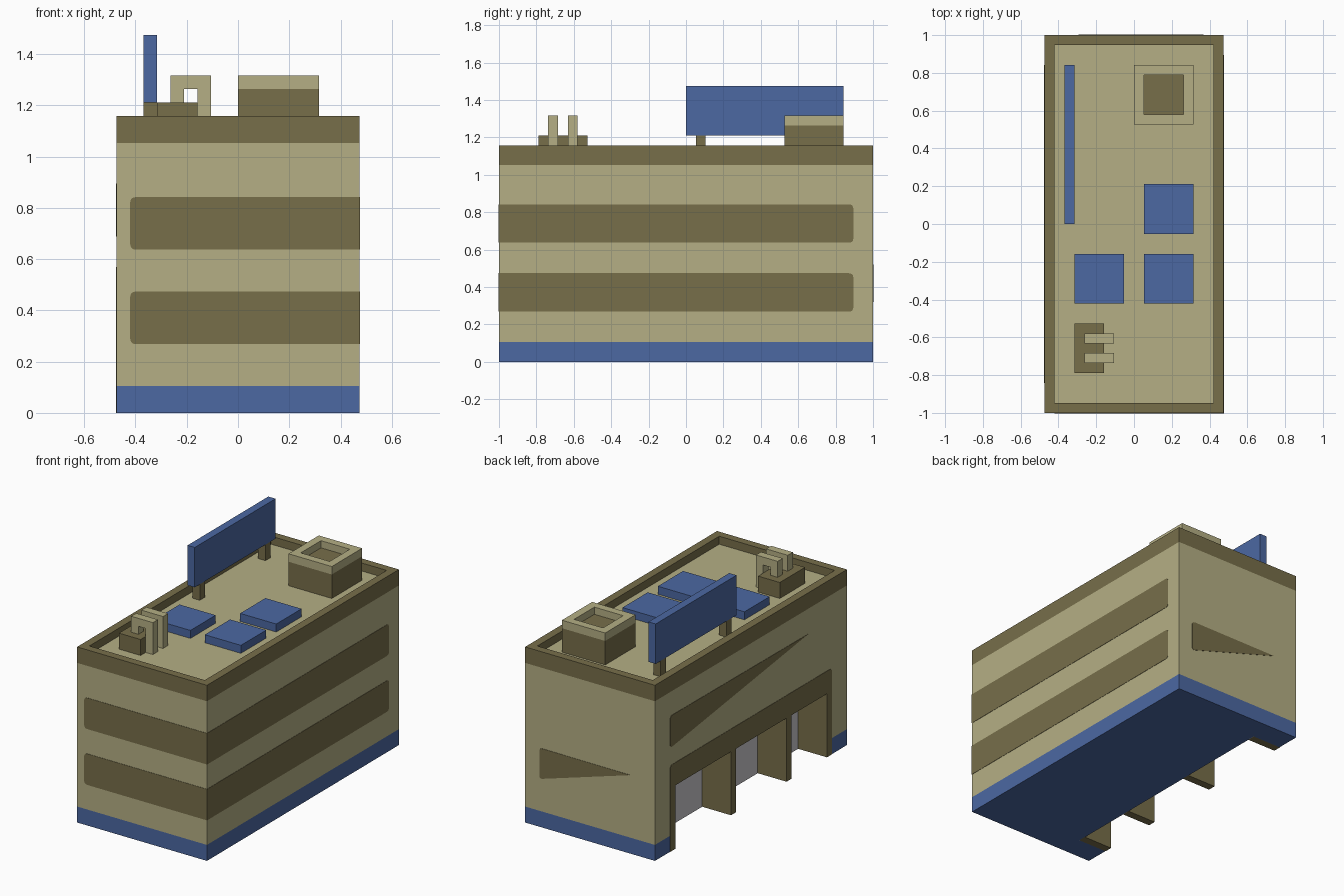
import bpy, bmesh
from mathutils import Vector

U = 2 / 38      # building module: every size below is in modules
T = 0.04        # thickness of painted plates

cube = bpy.data.objects.get("Cube")
if cube:
    bpy.data.objects.remove(cube, do_unlink=True)


def material(name, rgb):
    lin = [(c / 255 / 12.92) if c < 11 else ((c / 255 + 0.055) / 1.055) ** 2.4 for c in rgb]
    m = bpy.data.materials.new(name)
    m.use_nodes = True
    m.diffuse_color = (*lin, 1)
    m.node_tree.nodes["Principled BSDF"].inputs["Base Color"].default_value = (*lin, 1)
    return m


TAN = material("tan wall", (181, 175, 133))
BROWN = material("dark olive brown", (119, 110, 74))
BLUE = material("blue", (76, 104, 162))
GREY = material("light grey", (202, 200, 204))


def finish(name, bm, *mats):
    bmesh.ops.recalc_face_normals(bm, faces=bm.faces)
    bmesh.ops.scale(bm, vec=(U, U, U), verts=bm.verts)
    mesh = bpy.data.meshes.new(name)
    bm.to_mesh(mesh)
    bm.free()
    for m in mats:
        mesh.materials.append(m)
    obj = bpy.data.objects.new(name, mesh)
    bpy.context.collection.objects.link(obj)
    return obj


def prism(name, pts, axis, lo, hi, mat):
    """Extrude a 2D outline along an axis from lo to hi."""
    place = {"x": lambda u, v, d: (d, u, v),
             "y": lambda u, v, d: (u, d, v),
             "z": lambda u, v, d: (u, v, d)}[axis]
    bm = bmesh.new()
    face = bm.faces.new([bm.verts.new(place(u, v, lo)) for u, v in pts])
    out = bmesh.ops.extrude_face_region(bm, geom=[face], use_keep_orig=True)
    moved = [g for g in out["geom"] if isinstance(g, bmesh.types.BMVert)]
    bmesh.ops.translate(bm, vec=place(0, 0, hi - lo), verts=moved)
    return finish(name, bm, mat)


def rect(u0, u1, v0, v1):
    return [(u0, v0), (u1, v0), (u1, v1), (u0, v1)]


def box(name, x, y, z, mat):
    return prism(name, rect(*x, *y), "z", *z, mat)


def rounded(pts, corners, r=0.45):
    """Round the listed corners of an outline."""
    out = []
    for i, p in enumerate(pts):
        p = Vector(p)
        if i not in corners:
            out.append(p)
            continue
        a = p + (Vector(pts[i - 1]) - p).normalized() * r
        b = p + (Vector(pts[(i + 1) % len(pts)]) - p).normalized() * r
        for k in range(5):
            t = k / 4
            out.append(a * (1 - t) ** 2 + p * 2 * t * (1 - t) + b * t ** 2)
    return out


def tray(name, x, y, z, depth, rim, floor):
    """Box with a one-module rim around a sunken floor."""
    bm = bmesh.new()
    lower = [bm.verts.new((*p, z[0])) for p in rect(*x, *y)]
    upper = [bm.verts.new((*p, z[1])) for p in rect(*x, *y)]
    bm.faces.new(lower[::-1])
    top = bm.faces.new(upper)
    for i in range(4):
        j = (i + 1) % 4
        bm.faces.new((lower[i], lower[j], upper[j], upper[i]))
    bm.normal_update()
    bmesh.ops.inset_region(bm, faces=[top], thickness=1, use_even_offset=True)
    inner = bmesh.ops.extrude_discrete_faces(bm, faces=[top])["faces"][0]
    bmesh.ops.translate(bm, vec=(0, 0, -depth), verts=inner.verts)
    inner.material_index = 1
    return finish(name, bm, rim, floor)


# Walls: the ground floor is notched on one long side for the garage bays
plan = [(-9, -19), (9, -19), (9, 19), (-9, 19), (-9, 16), (-5, 16), (-5, -16), (-9, -16)]
prism("base_skirt", plan, "z", 0, 2, BLUE)
prism("ground_floor_walls", plan, "z", 2, 8, TAN)
box("upper_walls", (-9, 9), (-19, 19), (8, 20), TAN)
tray("roof_parapet", (-9, 9), (-19, 19), (20, 22), 1, BROWN, TAN)

# Garage bays
for i, y in enumerate((15, 3, -8, -16)):
    box(f"bay_pier_{i + 1}", (-9 - T, -5), (y, y + 1), (0, 8), BROWN)
box("bay_doors", (-5 - T, -5 + T), (-16, 16), (0, 8), GREY)
box("bay_ceiling", (-9, -5), (-16, 16), (8 - T, 8 + T), BROWN)
prism("bay_lintel", rounded(rect(-16, 16, 8 - T, 10.8), (2, 3)), "x", -9 - T, -9 + T, BROWN)

# Window bands wrapping the front corner
for floor, z in (("lower", 5.1), ("upper", 12.1)):
    prism(f"{floor}_front_window", rounded(rect(-8, 9 + T, z, z + 3.9), (0, 3)),
          "y", -19 - T, -19 + T, BROWN)
    prism(f"{floor}_side_window", rounded(rect(-19 - T, 17, z, z + 3.9), (1, 2)),
          "x", 9 - T, 9 + T, BROWN)

# Tapered windows on the garage side and the back
prism("garage_side_window", rounded([(16, 13), (16, 17), (-11.3, 16.85)], (0, 1)),
      "x", -9 - T, -9 + T, BROWN)
prism("back_window", rounded([(7, 6), (7, 9.9), (-5.6, 9.85)], (0, 1)),
      "y", 19 - T, 19 + T, BROWN)

# Roof panels
for i, (x, y) in enumerate(((1, -1), (1, -8), (-6, -8))):
    box(f"roof_panel_{i + 1}", (x, x + 5), (y, y + 5), (21, 22), BLUE)

# Billboard on two posts
box("billboard", (-7, -6), (0, 16), (23, 28), BLUE)
for name, y in (("front", 1), ("back", 14)):
    box(f"billboard_{name}_post", (-7, -6), (y, y + 1), (21, 23), BROWN)

# Vent housing
box("vent_base", (0, 6), (10, 16), (21, 24), BROWN)
tray("vent_rim", (0, 6), (10, 16), (24, 25), 0.9, TAN, BROWN)

# Roof machine with two bent pipes
box("machine_box", (-6, -3), (-15, -10), (21, 23), BROWN)
hook = [(-5, 23), (-5, 25), (-2, 25), (-2, 21), (-3, 21), (-3, 24), (-4, 24), (-4, 23)]
for name, y in (("front", -14), ("back", -12)):
    prism(f"machine_{name}_pipe", hook, "y", y, y + 1, TAN)
